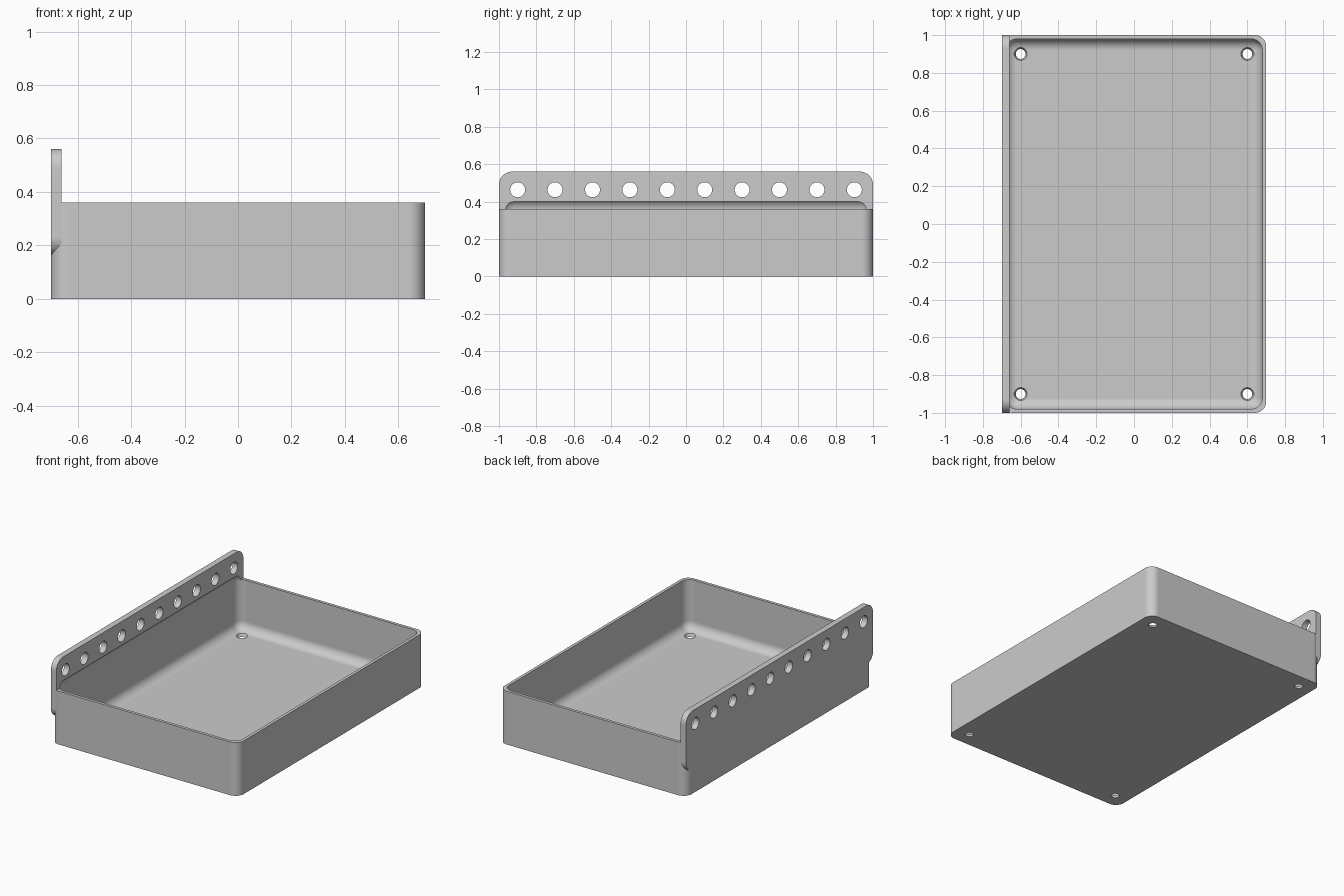
import bpy, bmesh
from mathutils import Matrix, Vector

if "Cube" in bpy.data.objects:
    bpy.data.objects.remove(bpy.data.objects["Cube"], do_unlink=True)

grey = bpy.data.materials.new("plain grey")
grey.use_nodes = True
grey.diffuse_color = (0.6, 0.6, 0.6, 1)
grey.node_tree.nodes["Principled BSDF"].inputs["Base Color"].default_value = grey.diffuse_color


def finish(bm, name):
    mesh = bpy.data.meshes.new(name)
    bm.to_mesh(mesh)
    bm.free()
    mesh.materials.append(grey)
    obj = bpy.data.objects.new(name, mesh)
    bpy.context.collection.objects.link(obj)
    return obj


def rounded_box(name, low, high, radius, axes, segments=10):
    """Box between two corners, rounding the edges that run along the given axes."""
    low, high = Vector(low), Vector(high)
    bm = bmesh.new()
    bmesh.ops.create_cube(bm, size=1)
    for v in bm.verts:
        v.co = (low + high) / 2 + v.co * (high - low)
    edges = [e for e in bm.edges
             if any(abs(e.verts[0].co[a] - e.verts[1].co[a]) > 0.01 for a in axes)]
    bmesh.ops.bevel(bm, geom=edges, offset=radius, segments=segments,
                    profile=0.5, affect='EDGES', clamp_overlap=True)
    return finish(bm, name)


def cone_set(name, places, r_low, r_high, depth, turn=Matrix()):
    """Round cutters at several places, in one object."""
    bm = bmesh.new()
    for p in places:
        bmesh.ops.create_cone(bm, cap_ends=True, segments=32, radius1=r_low,
                              radius2=r_high, depth=depth,
                              matrix=Matrix.Translation(p) @ turn)
    return finish(bm, name)


def combine(target, tool, operation):
    bpy.context.view_layer.objects.active = target
    mod = target.modifiers.new(operation.lower(), 'BOOLEAN')
    mod.operation, mod.object, mod.solver = operation, tool, 'EXACT'
    bpy.ops.object.modifier_apply(modifier=mod.name)
    bpy.data.objects.remove(tool, do_unlink=True)


# Tray block with a taller mounting rail on its right side
tray = rounded_box("tray_with_rail", (-0.7, -1, 0), (0.7, 1, 0.36), 0.06, (2,))
rail = rounded_box("mounting_rail", (-0.7, -1, 0.16), (-0.66, 1, 0.56), 0.07, (0,))
combine(tray, rail, 'UNION')

# Hollow with all edges rounded; its top undercuts the rail slightly
hollow = rounded_box("hollow", (-0.68, -0.98, 0.02), (0.68, 0.98, 0.415), 0.06, (0, 1, 2))
combine(tray, hollow, 'DIFFERENCE')

# Row of holes through the rail
row = [(-0.68, -0.9 + 0.2 * i, 0.463) for i in range(10)]
combine(tray, cone_set("rail_holes", row, 0.04, 0.04, 0.1, Matrix.Rotation(1.5707963, 4, 'Y')),
        'DIFFERENCE')

# Tapered screw holes through the floor
corners = [(x, y, 0.01) for x in (-0.6, 0.6) for y in (-0.9, 0.9)]
combine(tray, cone_set("floor_holes", corners, 0.024, 0.036, 0.03), 'DIFFERENCE')

# Smooth rounds, crisp edges, flat large faces
bpy.ops.object.select_all(action='DESELECT')
tray.select_set(True)
bpy.context.view_layer.objects.active = tray
bpy.ops.object.shade_smooth_by_angle(angle=0.52)
tray.modifiers.new("even_shading", 'WEIGHTED_NORMAL').keep_sharp = True
